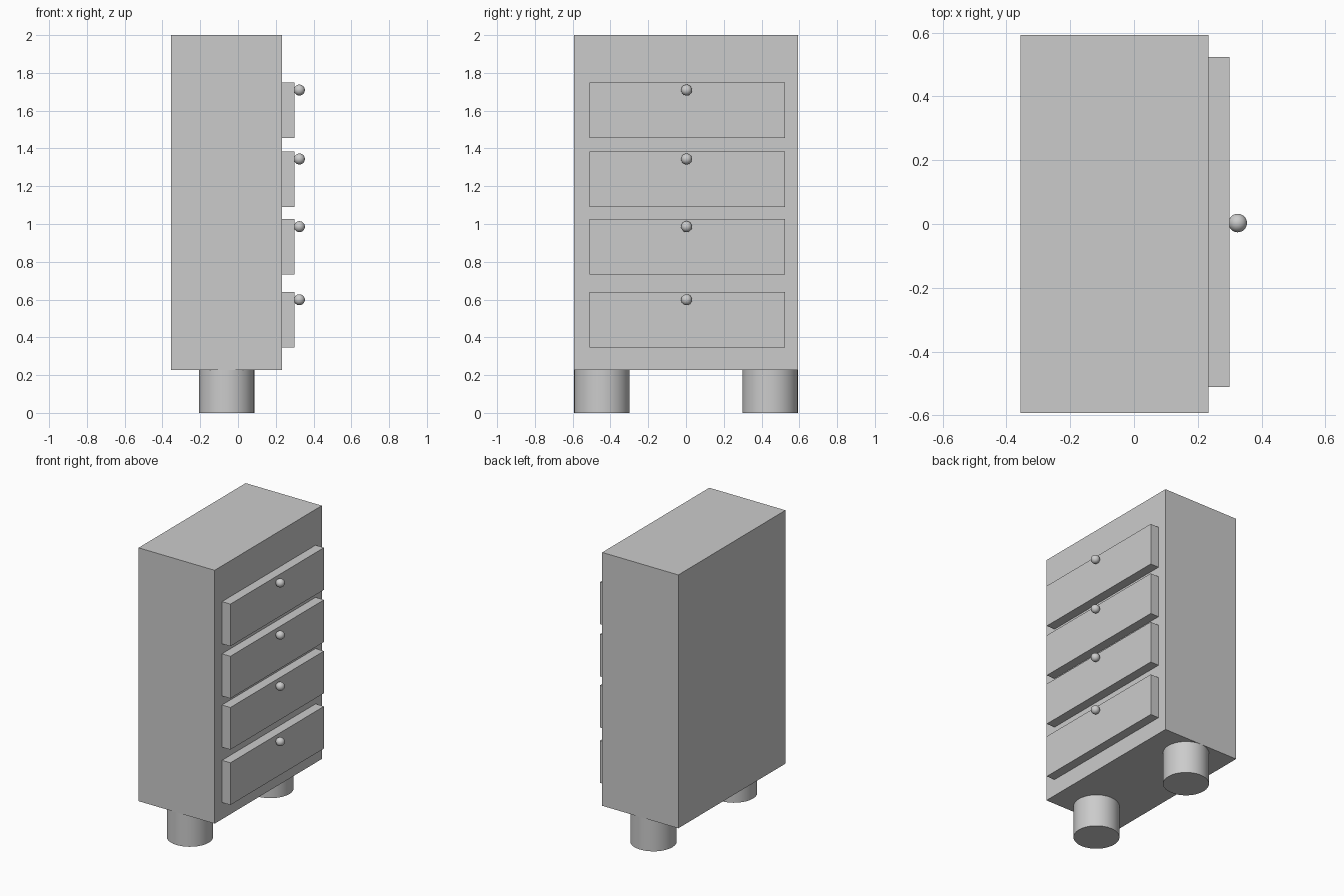
import bpy
import math

if "Cube" in bpy.data.objects:
    bpy.data.objects.remove(bpy.data.objects["Cube"])


def box(name, lo, hi):
    """Box between two opposite corners."""
    centre = [(a + b) / 2 for a, b in zip(lo, hi)]
    bpy.ops.mesh.primitive_cube_add(size=1, location=centre)
    ob = bpy.context.object
    ob.name = name
    ob.scale = [b - a for a, b in zip(lo, hi)]
    bpy.ops.object.transform_apply(location=False, rotation=False, scale=True)
    return ob


# Cabinet body
BOTTOM = 0.228
FRONT = 0.234
box("cabinet_body", (-0.355, -0.592, BOTTOM), (FRONT, 0.592, 2.0))

# Drawer fronts with round knobs, bottom to top
for i, z in enumerate((0.345, 0.732, 1.09, 1.455), 1):
    box(f"drawer_front_{i}", (FRONT, -0.511, z), (0.299, 0.523, z + 0.295))
    bpy.ops.mesh.primitive_uv_sphere_add(
        segments=32, ring_count=16, radius=0.029, location=(0.325, 0.003, z + 0.254))
    bpy.context.object.name = f"drawer_knob_{i}"
    bpy.ops.object.shade_smooth()

# Two round feet
for side, name in ((-1, "near_foot"), (1, "far_foot")):
    bpy.ops.mesh.primitive_cylinder_add(
        vertices=32, radius=0.147, depth=BOTTOM, location=(-0.06, side * 0.445, BOTTOM / 2))
    bpy.context.object.name = name
    bpy.ops.object.shade_smooth_by_angle(angle=math.radians(30))
